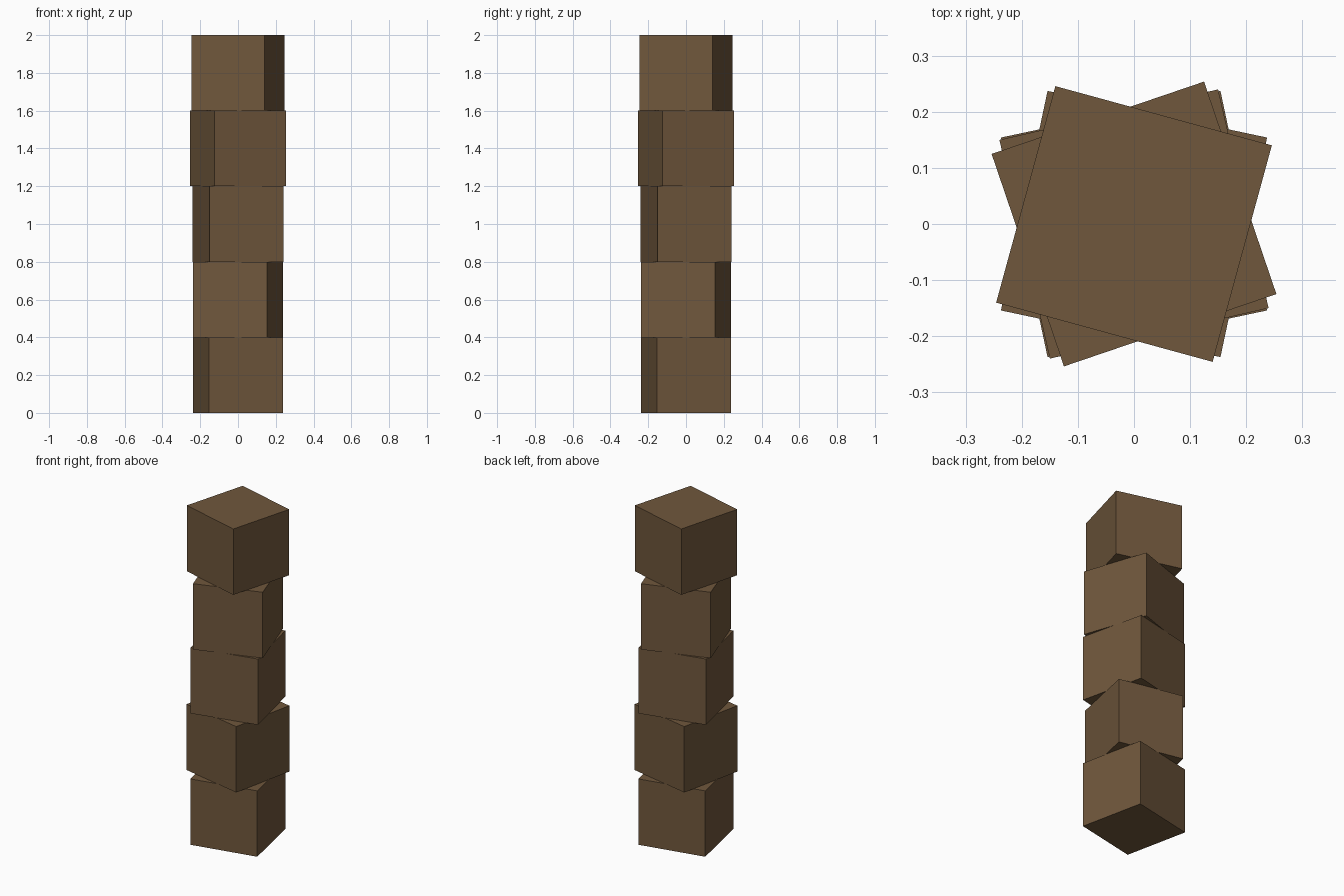
import bpy
from math import radians

if "Cube" in bpy.data.objects:
    bpy.data.objects.remove(bpy.data.objects["Cube"])

SIZE = 0.4
# turn of each block about z, bottom to top
TURNS = [12, -12, 13, 18.8, -15.3]

wood = bpy.data.materials.new("brown_wood")
wood.diffuse_color = (0.16, 0.095, 0.045, 1)
wood.use_nodes = True
wood.node_tree.nodes["Principled BSDF"].inputs["Base Color"].default_value = wood.diffuse_color

# stack of equal cubes, each twisted on the one below
for i, turn in enumerate(TURNS):
    bpy.ops.mesh.primitive_cube_add(size=SIZE, location=(0, 0, SIZE * (i + 0.5)),
                                    rotation=(0, 0, radians(turn)))
    block = bpy.context.object
    block.name = f"block_{i + 1}"
    block.data.materials.append(wood)
